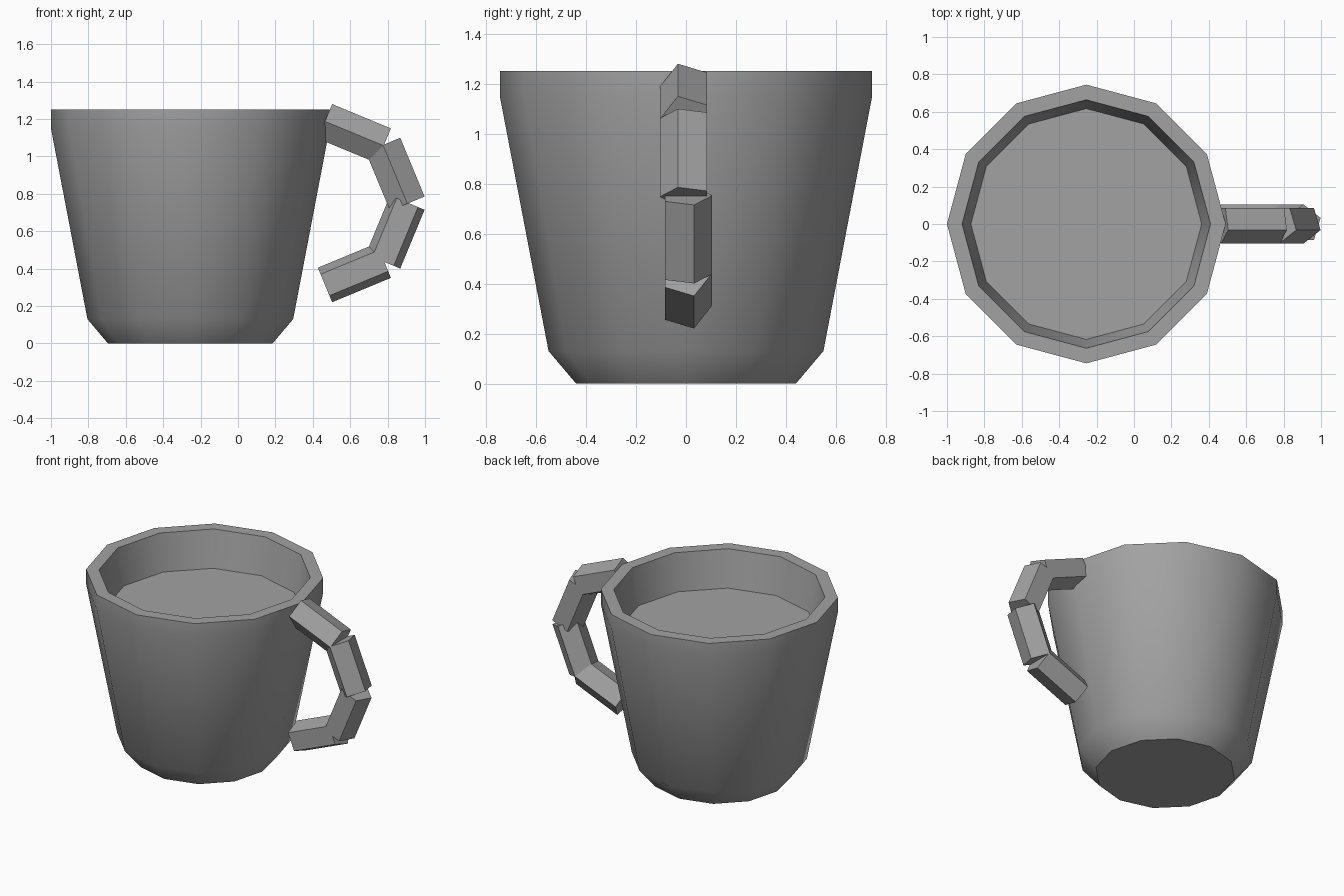
import bpy, bmesh, math
from mathutils import Vector

if "Cube" in bpy.data.objects:
    bpy.data.objects.remove(bpy.data.objects["Cube"])

grey = bpy.data.materials.new("plain grey")
grey.diffuse_color = (0.36, 0.36, 0.36, 1.0)
grey.use_nodes = True
grey.node_tree.nodes["Principled BSDF"].inputs["Base Color"].default_value = grey.diffuse_color


def make_object(name, bm):
    bmesh.ops.recalc_face_normals(bm, faces=bm.faces)
    mesh = bpy.data.meshes.new(name)
    bm.to_mesh(mesh)
    bm.free()
    mesh.materials.append(grey)
    obj = bpy.data.objects.new(name, mesh)
    bpy.context.collection.objects.link(obj)
    return obj


def skin(bm, rings):
    """Join equal rings of points with quads and close both ends."""
    loops = [[bm.verts.new(p) for p in ring] for ring in rings]
    n = len(loops[0])
    for a, b in zip(loops, loops[1:]):
        for i in range(n):
            j = (i + 1) % n
            bm.faces.new((a[i], a[j], b[j], b[i]))
    bm.faces.new(loops[0][::-1])
    bm.faces.new(loops[-1])


# Cup: twelve-sided profile from base, over the rim, to the filled level
CUP_X = -0.255
profile = [(0.44, 0), (0.55, 0.13), (0.745, 1.15), (0.745, 1.25),
           (0.664, 1.25), (0.617, 1.0)]
bm = bmesh.new()
skin(bm, [[(CUP_X + r * math.cos(i * math.pi / 6), r * math.sin(i * math.pi / 6), z)
           for i in range(12)] for r, z in profile])
cup = make_object("cup", bm)
bpy.ops.object.select_all(action='DESELECT')
cup.select_set(True)
bpy.context.view_layer.objects.active = cup
bpy.ops.object.shade_smooth_by_angle(angle=math.radians(35))

# Handle: four pentagonal bars set around an arc; the lower two are turned over
CENTRE, ARC_R, BAR_R, HALF = Vector((0.468, 0, 0.75)), 0.403, 0.105, 0.17
for k, deg in enumerate((67.5, 22.5, -22.5, -67.5)):
    a = math.radians(deg)
    out = Vector((math.cos(a), 0, math.sin(a)))
    along = Vector((math.sin(a), 0, -math.cos(a)))
    side = Vector((0, -1 if deg > 0 else 1, 0))
    section = [side * BAR_R * math.cos(t) + out * BAR_R * math.sin(t)
               for t in (i * math.tau / 5 for i in range(5))]
    mid = CENTRE + out * ARC_R
    bm = bmesh.new()
    skin(bm, [[mid + along * s + p for p in section] for s in (-HALF, HALF)])
    make_object(f"handle_bar_{k + 1}", bm)
